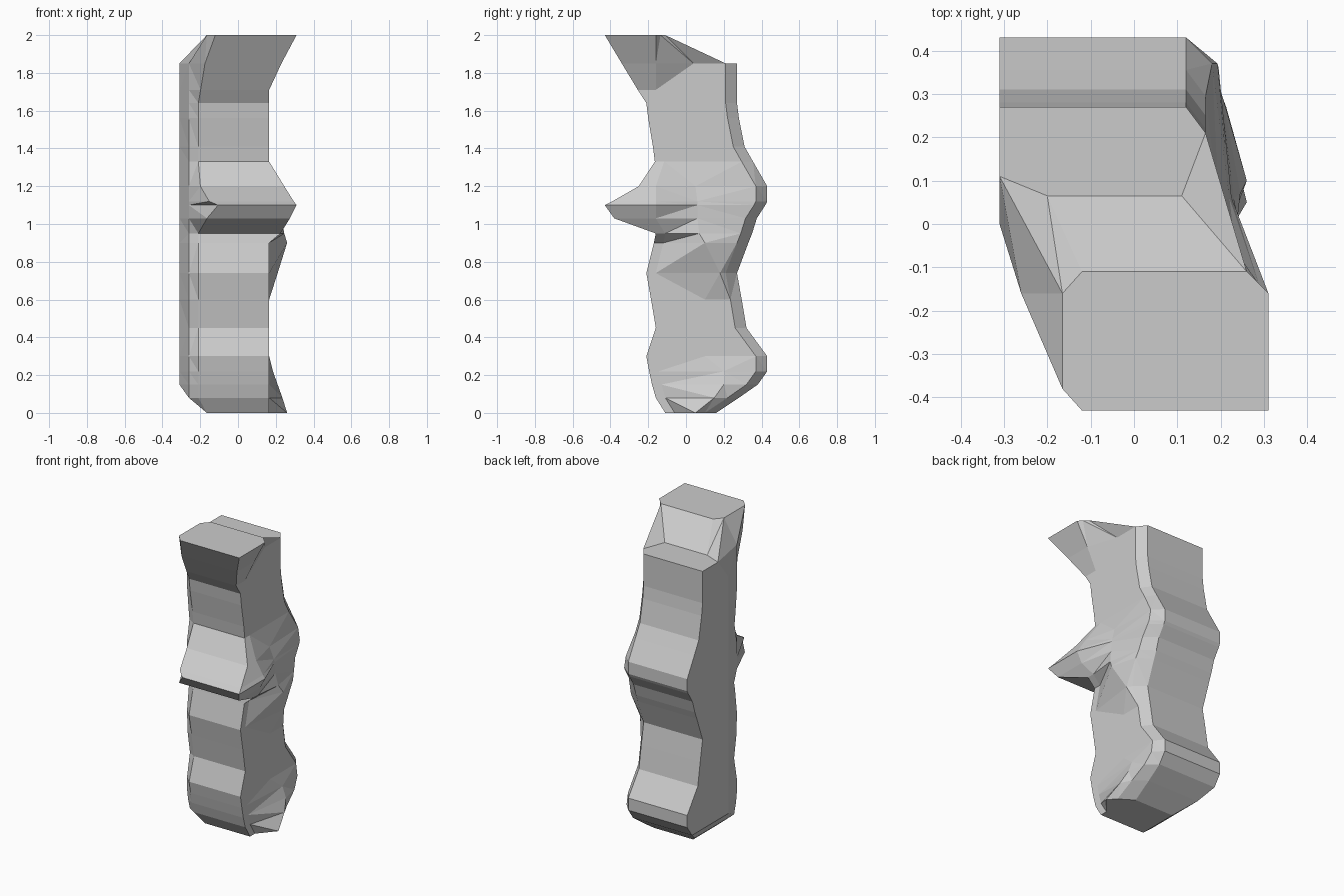
import bpy, bmesh

if "Cube" in bpy.data.objects:
    bpy.data.objects.remove(bpy.data.objects["Cube"])


def ring(z, front, back, corner=0.0, bulge=0.0, mid_y=0.1, left=-0.31, hip_y=0.0):
    """Horizontal slice, counter-clockwise from the front left corner."""
    # front left corner moves inward as the front pushes forward
    fx = -0.21 + max(0, -0.21 - front) * 0.27
    if front < -0.38:
        fx += (-0.38 - front) * 0.9
    r = 0.165
    pts = [(fx, front), (r + corner, front),
           (r + corner, max(-0.16, front + 0.05)),
           (r + bulge, mid_y),
           (r + bulge * 0.5, back - 0.06), (0.12, back),
           (-0.31, back), (-0.31, hip_y), (-0.26, max(-0.16, front + 0.03))]
    return [(max(x, left), y, z) for x, y in pts]


# slices from the foot to the upper shoulder:
# height, front y, back y, front corner flare, side bulge, bulge y
slices = [
    (0.08, -0.16, 0.28, 0, 0.07, 0.15, -0.26),
    (0.15, -0.18, 0.38, 0, 0.045, 0.2),
    (0.22, -0.195, 0.43, 0, 0.02, 0.2),
    (0.30, -0.21, 0.43),
    (0.45, -0.16, 0.32),
    (0.60, -0.185, 0.295),
    (0.74, -0.21, 0.27, 0, 0.045, 0.18),
    (0.90, -0.17, 0.33, 0, 0.095, 0.1),
    (0.95, -0.16, 0.35, 0.06, 0.08, 0.07),
    (1.03, -0.38, 0.375, 0.11, 0.065, 0.06),
    (1.10, -0.43, 0.42, 0.145, 0.06, 0.06),
    (1.12, -0.39, 0.43, 0.13, 0.055, 0.06),
    (1.20, -0.25, 0.43, 0.08, 0.03, 0.05),
    (1.33, -0.165, 0.355),
    (1.41, -0.175, 0.31),
    (1.56, -0.20, 0.28),
    (1.64, -0.21, 0.27),
    (1.71, -0.255, 0.27, 0, 0, 0.05),
]
rings = [ring(0, -0.11, 0.16, 0, 0.095, 0.05, -0.165)]
rings += [ring(*s) for s in slices]

# rear shelf and raised overhanging head
shelf = ring(1.85, -0.34, 0.27, 0.065, 0, 0.04, hip_y=0.11)
inner = list(shelf)
inner[5:7] = [(0.11, 0.065, 1.85), (-0.20, 0.065, 1.85)]
head = [(x, y, 2.0) for x, y in [
    (-0.12, -0.43), (0.31, -0.43), (0.31, -0.16), (0.285, -0.135),
    (0.26, -0.11), (0.24, -0.11), (-0.12, -0.11), (-0.165, -0.16), (-0.165, -0.38)]]
rings += [shelf]

bm = bmesh.new()
loops = [[bm.verts.new(p) for p in r] for r in rings]
n = len(loops[0])
# shelf floor shares the outer rim except at its back edge
low = list(loops[-1])
for i in (5, 6):
    low[i] = bm.verts.new(inner[i])
top = [bm.verts.new(p) for p in head]


def bridge(a, b):
    for i in range(n):
        j = (i + 1) % n
        bm.faces.new((a[i], a[j], b[j], b[i]))


for a, b in zip(loops, loops[1:]):
    bridge(a, b)
rim = loops[-1]
bm.faces.new((rim[4], rim[5], low[5]))
bm.faces.new((rim[5], rim[6], low[6], low[5]))
bm.faces.new((rim[6], rim[7], low[6]))
bridge(low, top)
bm.faces.new(top)
bm.faces.new(loops[0][::-1])
bmesh.ops.remove_doubles(bm, verts=bm.verts[:], dist=0.0005)
bmesh.ops.triangulate(bm, faces=bm.faces[:])
bmesh.ops.recalc_face_normals(bm, faces=bm.faces[:])

mesh = bpy.data.meshes.new("rock_column")
bm.to_mesh(mesh)
bm.free()
column = bpy.data.objects.new("rock_column", mesh)
bpy.context.collection.objects.link(column)
